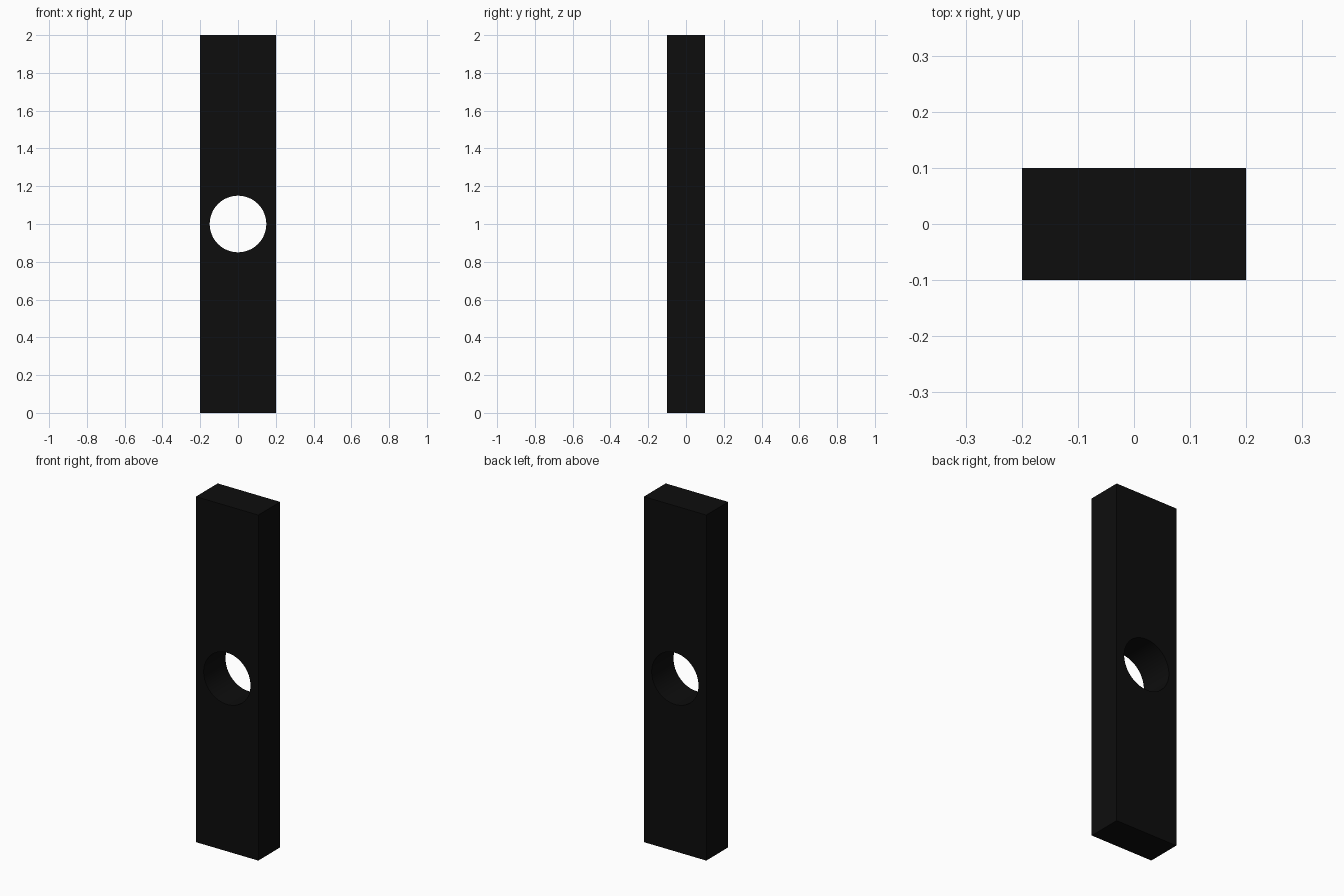
import bpy
import math

if "Cube" in bpy.data.objects:
    bpy.data.objects.remove(bpy.data.objects["Cube"])

WIDTH, DEPTH, HEIGHT = 0.4, 0.2, 2.0
HOLE_RADIUS = 0.15

# Flat upright bar
bpy.ops.mesh.primitive_cube_add(size=1, location=(0, 0, HEIGHT / 2))
bar = bpy.context.object
bar.name = "drilled_bar"
bar.scale = (WIDTH, DEPTH, HEIGHT)
bpy.ops.object.transform_apply(location=True, rotation=False, scale=True)

# Round cutter running front to back through the middle
bpy.ops.mesh.primitive_cylinder_add(vertices=64, radius=HOLE_RADIUS, depth=DEPTH * 2,
                                    location=(0, 0, HEIGHT / 2),
                                    rotation=(math.pi / 2, 0, 0))
cutter = bpy.context.object
cutter.name = "hole_cutter"
cutter.hide_render = True

# Cut the hole, then drop the cutter
cut = bar.modifiers.new("hole", 'BOOLEAN')
cut.operation = 'DIFFERENCE'
cut.solver = 'EXACT'
cut.object = cutter
bpy.ops.object.select_all(action='DESELECT')
bar.select_set(True)
bpy.context.view_layer.objects.active = bar
bpy.ops.object.modifier_apply(modifier=cut.name)
bpy.data.objects.remove(cutter, do_unlink=True)

# Smooth hole wall, crisp outer edges
bpy.ops.object.shade_smooth_by_angle(angle=math.radians(30))

# Black finish
black = bpy.data.materials.new("black")
black.diffuse_color = (0.004, 0.004, 0.004, 1)
black.use_nodes = True
black.node_tree.nodes["Principled BSDF"].inputs["Base Color"].default_value = black.diffuse_color
bar.data.materials.clear()
bar.data.materials.append(black)
